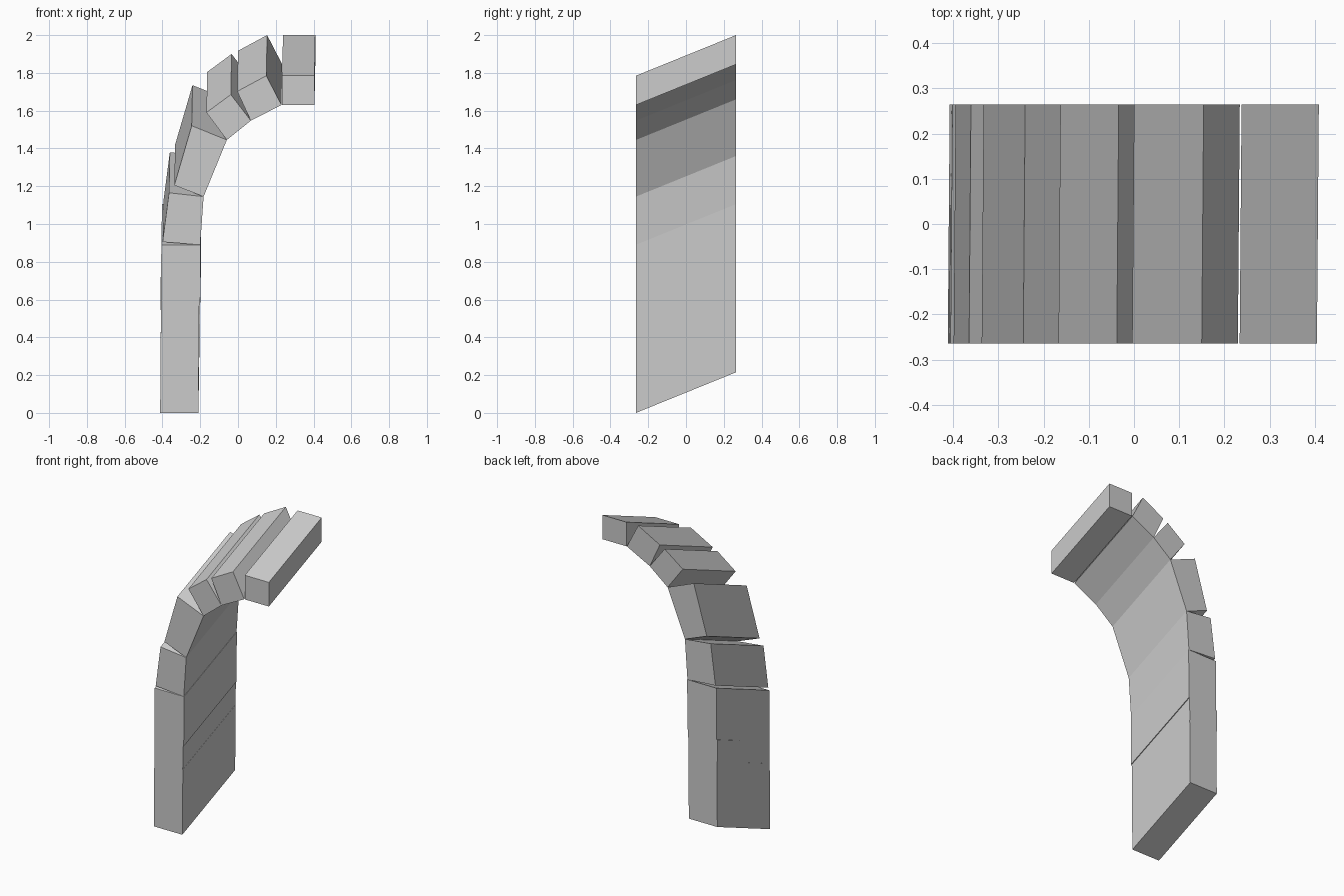
import bpy
import bmesh

cube = bpy.data.objects.get("Cube")
if cube:
    bpy.data.objects.remove(cube, do_unlink=True)

HALF = 0.265           # half the depth of the arch
SLOPE = 0.215 / 0.53   # rise of every stone from front to back
SKEW = 0.008           # slight sideways drift from front to back

stone = bpy.data.materials.new("grey stone")
stone.use_nodes = True
GREY = (0.6, 0.6, 0.6, 1)
stone.diffuse_color = GREY
stone.node_tree.nodes["Principled BSDF"].inputs["Base Color"].default_value = GREY


def block(name, profile, y0=-HALF, y1=HALF):
    """Extrude a front profile (x, z) backwards along the sloping depth."""
    bm = bmesh.new()
    ends = [[bm.verts.new((x + SKEW * y, y, z + SLOPE * (y + HALF)))
             for x, z in profile] for y in (y0, y1)]
    front, back = ends
    bm.faces.new(front)
    bm.faces.new(back[::-1])
    n = len(profile)
    for i in range(n):
        j = (i + 1) % n
        bm.faces.new((front[i], back[i], back[j], front[j]))
    bmesh.ops.recalc_face_normals(bm, faces=bm.faces)
    mesh = bpy.data.meshes.new(name)
    bm.to_mesh(mesh)
    bm.free()
    mesh.materials.append(stone)
    obj = bpy.data.objects.new(name, mesh)
    bpy.context.collection.objects.link(obj)


# Upright pier: two stones, the upper with a tiny lip on the inner face
block("pier_lower_stone", [(-0.41, 0), (-0.208, 0), (-0.204, 0.42), (-0.407, 0.42)])
block("pier_upper_stone", [(-0.406, 0.42), (-0.205, 0.42), (-0.203, 0.57),
                           (-0.198, 0.57), (-0.196, 0.89), (-0.404, 0.89)])

# Small repair patch on the outer face, next to the back end
block("pier_patch", [(-0.41, 0.42), (-0.39, 0.42), (-0.39, 0.56), (-0.41, 0.56)],
      0.04, HALF)

# Wedge stones, each from the inner curve out to the stepped outer curve
block("first_arch_stone", [(-0.397, 0.905), (-0.198, 0.89), (-0.18, 1.145), (-0.363, 1.165)])
block("second_arch_stone", [(-0.335, 1.205), (-0.18, 1.145), (-0.057, 1.445), (-0.243, 1.52)])
block("third_arch_stone", [(-0.165, 1.59), (-0.057, 1.445), (0.07, 1.547), (-0.036, 1.685)])
block("fourth_arch_stone", [(-0.002, 1.702), (0.07, 1.547), (0.232, 1.63), (0.152, 1.785)])
block("crown_stone", [(0.236, 1.63), (0.407, 1.63), (0.407, 1.785), (0.236, 1.785)])
